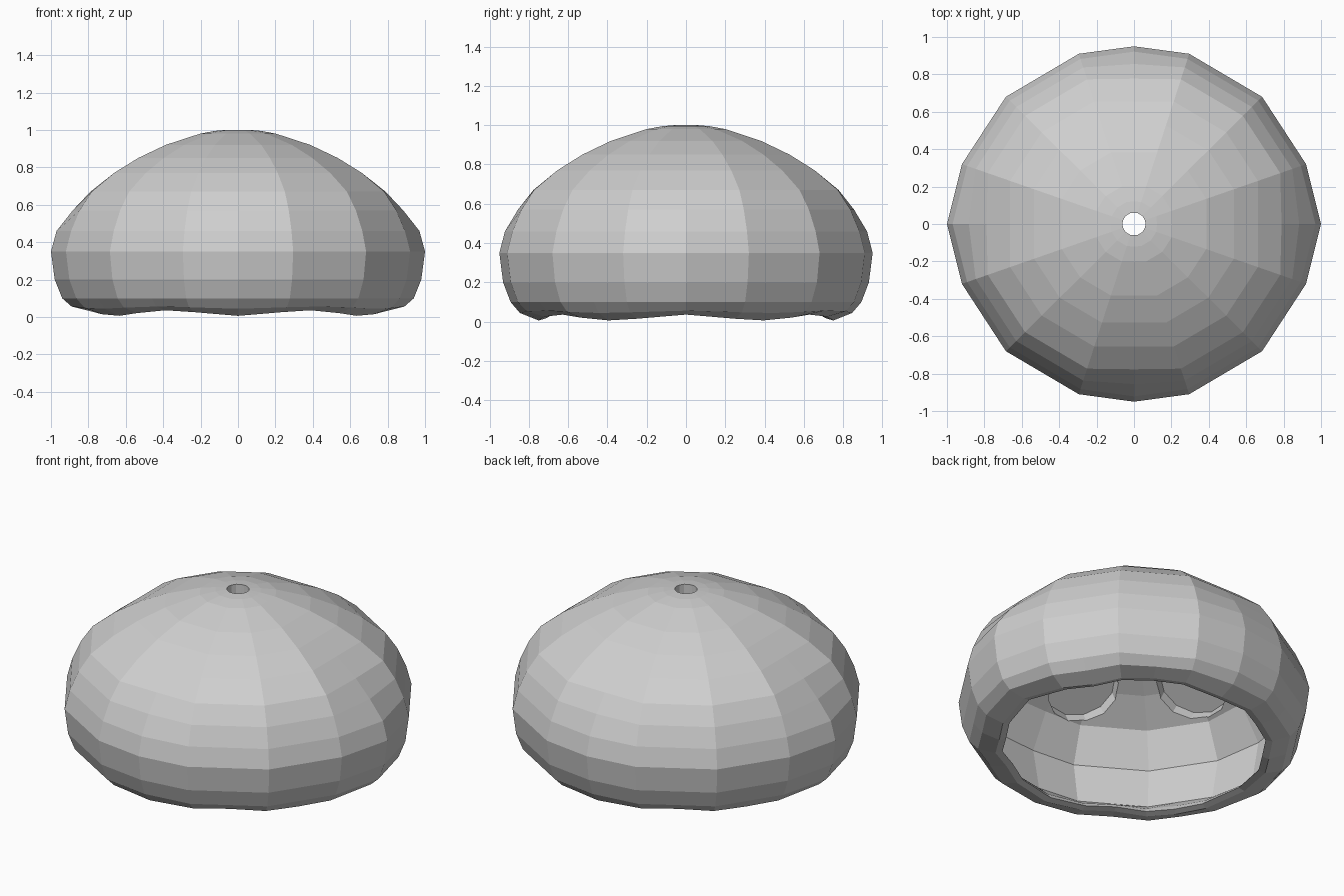
import bpy, bmesh, math
from mathutils import Matrix, Vector

if "Cube" in bpy.data.objects:
    bpy.data.objects.remove(bpy.data.objects["Cube"], do_unlink=True)

grey = bpy.data.materials.new("plain grey")
grey.use_nodes = True
colour = (0.62, 0.62, 0.62, 1)
grey.diffuse_color = colour
grey.node_tree.nodes["Principled BSDF"].inputs["Base Color"].default_value = colour


def outline(bulge):
    """24 plan points: faceted sides, with axis points pushed out by bulge."""
    a, b, c = (0.92, 0.32), (0.685, 0.68), (0.295, 0.91)
    mid = lambda p, q: ((p[0] + q[0]) / 2, (p[1] + q[1]) / 2)
    right = (0.92 + 0.08 * bulge, 0)
    back = (0, 0.91 + 0.04 * bulge)
    quarter = [right, a, mid(a, b), b, mid(b, c), c]
    left_quarter = [back] + [(-x, y) for x, y in quarter[:0:-1]]
    half = quarter + left_quarter
    return half + [(-x, -y) for x, y in half]


def make_object(name, bm):
    mesh = bpy.data.meshes.new(name)
    bm.to_mesh(mesh)
    bm.free()
    mesh.materials.append(grey)
    obj = bpy.data.objects.new(name, mesh)
    bpy.context.collection.objects.link(obj)
    return obj


def shell(name, rings):
    """Loft (scale, height, wave, bulge) rings; wave makes six scallops."""
    bm = bmesh.new()
    loops = []
    for scale, height, wave, bulge in rings:
        loop = []
        for x, y in outline(bulge):
            z = height + wave * math.cos(6 * math.atan2(y, x))
            loop.append(bm.verts.new((x * scale, y * scale, z)))
        loops.append(loop)
    for lower, upper in zip(loops, loops[1:] + loops[:1]):
        n = len(lower)
        for i in range(n):
            j = (i + 1) % n
            bm.faces.new((lower[i], lower[j], upper[j], upper[i]))
    bmesh.ops.recalc_face_normals(bm, faces=bm.faces)
    return make_object(name, bm)


# Hollow dome: outside from rim to top hole, then inside back down
dome = shell("dome", [
    (0.79, 0.021, 0.015, 1),
    (0.89, 0.05, 0.006, 1),
    (0.94, 0.10, 0, 1),
    (0.98, 0.20, 0, 1),
    (1.00, 0.35, 0, 1),
    (0.97, 0.46, 0, 1),
    (0.92, 0.57, 0, 0.5),
    (0.85, 0.67, 0, 0.1),
    (0.72, 0.77, 0, 0),
    (0.58, 0.85, 0, 0),
    (0.42, 0.92, 0, 0),
    (0.22, 0.98, 0, 0),
    (0.13, 0.995, 0, 0.3),
    (0.064, 1.00, 0, 0.5),
    (0.064, 0.92, 0, 0.5),
    (0.37, 0.83, 0, 0),
    (0.64, 0.70, 0, 0),
    (0.82, 0.58, 0, 0.2),
    (0.92, 0.38, 0, 0.6),
    (0.86, 0.12, 0, 0.8),
    (0.775, 0.06, 0.010, 1),
    (0.75, 0.03, 0.013, 1),
])

# Six shallow round pockets in the ceiling
bm = bmesh.new()
for k in range(6):
    turn = Matrix.Rotation(math.radians(18 + 60 * k), 4, "Z")
    tilt = Vector((0.52, 0, 0.85)).to_track_quat("Z", "Y").to_matrix().to_4x4()
    bmesh.ops.create_cone(
        bm, cap_ends=True, segments=12, radius1=0.2, radius2=0.2, depth=0.24,
        matrix=turn @ Matrix.Translation((0.57, 0, 0.64)) @ tilt)
cutter = make_object("pocket_cutter", bm)
cutter.hide_render = True

cut = dome.modifiers.new("pockets", "BOOLEAN")
cut.operation = "DIFFERENCE"
cut.object = cutter
cut.solver = "EXACT"
depsgraph = bpy.context.evaluated_depsgraph_get()
dome.data = bpy.data.meshes.new_from_object(dome.evaluated_get(depsgraph))
dome.modifiers.clear()
bpy.data.objects.remove(cutter, do_unlink=True)
